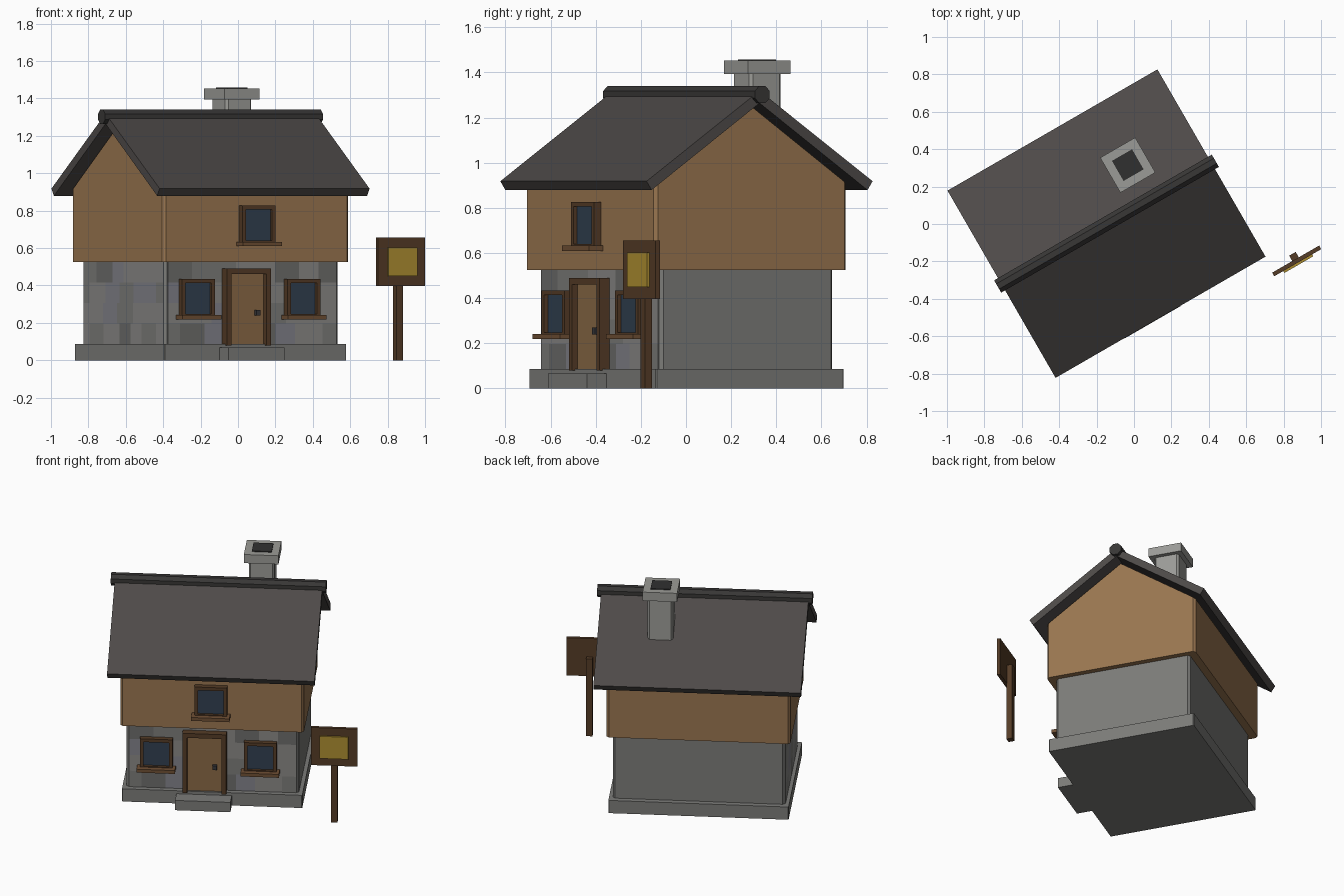
import bpy, bmesh, math, random
from mathutils import Matrix, Vector

if "Cube" in bpy.data.objects:
    bpy.data.objects.remove(bpy.data.objects["Cube"])

random.seed(4)
# House frame: turned 30 degrees about z
FRAME = Matrix.Translation((-0.147, 0.002, 0)) @ Matrix.Rotation(math.radians(30), 4, 'Z')


def mat(name, *rgb):
    m = bpy.data.materials.new(name)
    m.diffuse_color = (*rgb, 1)
    m.use_nodes = True
    m.node_tree.nodes["Principled BSDF"].inputs["Base Color"].default_value = m.diffuse_color
    return m


STONE = mat("stone", 0.20, 0.20, 0.19)
PALE = mat("pale_stone", 0.33, 0.33, 0.31)
PLASTER = mat("timber_wall", 0.32, 0.18, 0.08)
ROOF = mat("slate", 0.075, 0.068, 0.065)
RIDGE = mat("ridge_slate", 0.04, 0.038, 0.037)
TRIM = mat("dark_wood", 0.09, 0.045, 0.02)
SILL = mat("sill_wood", 0.16, 0.08, 0.035)
DOOR = mat("door_wood", 0.25, 0.14, 0.06)
GLASS = mat("glass", 0.03, 0.05, 0.08)
IRON = mat("iron", 0.04, 0.04, 0.045)
SOOT = mat("soot", 0.03, 0.03, 0.03)
GOLD = mat("yellow_paint", 0.42, 0.27, 0.03)
TONES = [mat("block_%d" % i, *c) for i, c in enumerate(
    [(0.15, 0.15, 0.145), (0.20, 0.20, 0.19), (0.25, 0.245, 0.235), (0.22, 0.22, 0.25)])]


def finish(name, bm, material):
    bmesh.ops.recalc_face_normals(bm, faces=bm.faces[:])
    me = bpy.data.meshes.new(name)
    bm.to_mesh(me)
    bm.free()
    me.materials.append(material)
    ob = bpy.data.objects.new(name, me)
    ob.matrix_world = FRAME
    bpy.context.collection.objects.link(ob)
    return ob


def box(name, x, y, z, material, bevel=0.0, turn=None):
    """Box from (min, max) ranges, optionally with chamfered upright edges."""
    bm = bmesh.new()
    size = Vector((x[1] - x[0], y[1] - y[0], z[1] - z[0]))
    mid = Vector((x[0] + x[1], y[0] + y[1], z[0] + z[1])) / 2
    bmesh.ops.create_cube(bm, size=1)
    bmesh.ops.scale(bm, vec=size, verts=bm.verts)
    if bevel:
        up = [e for e in bm.edges if abs(e.verts[0].co.z - e.verts[1].co.z) > 1e-5]
        bmesh.ops.bevel(bm, geom=up, offset=bevel, segments=1, affect='EDGES')
    bmesh.ops.translate(bm, vec=mid, verts=bm.verts)
    if turn:
        bmesh.ops.transform(bm, matrix=turn, verts=bm.verts)
    return finish(name, bm, material)


def extrude_x(name, profile, half, material, bevel=0.0):
    """Extrude a (y, z) profile along the ridge direction."""
    bm = bmesh.new()
    face = bm.faces.new([bm.verts.new((-half, y, z)) for y, z in profile])
    new = bmesh.ops.extrude_face_region(bm, geom=[face])["geom"]
    bmesh.ops.translate(bm, vec=(2 * half, 0, 0),
                        verts=[v for v in new if isinstance(v, bmesh.types.BMVert)])
    if bevel:
        up = [e for e in bm.edges if abs((e.verts[0].co - e.verts[1].co).normalized().z) > 0.99]
        bmesh.ops.bevel(bm, geom=up, offset=bevel, segments=1, affect='EDGES')
    return finish(name, bm, material)


# Walls: plinth, stone ground floor, overhanging gabled upper floor
box("plinth", (-0.563, 0.563), (-0.48, 0.48), (0, 0.087), STONE, 0.004)
box("ground_floor", (-0.538, 0.538), (-0.443, 0.443), (0.08, 0.53), STONE, 0.015)
extrude_x("upper_floor", [(-0.492, 0.525), (0.492, 0.525), (0.492, 0.905),
                          (0, 1.25), (-0.492, 0.905)], 0.574, PLASTER, 0.015)

# Stone blocks facing the front and left walls, in staggered courses
for row in range(4):
    z = (0.087 + row * 0.1095, 0.087 + (row + 1) * 0.1095)
    for side, half in (("front", 0.52), ("left", 0.425)):
        a = -half
        step = 0.15 if row % 2 else 0.075
        while a < half - 0.01:
            b = min(a + step, half)
            if half - b < 0.05:
                b = half
            tone = random.choice(TONES)
            if side == "front":
                box("front_block", (a, b), (-0.445, -0.43), z, tone)
            else:
                box("left_block", (-0.54, -0.53), (a, b), z, tone)
            a, step = b, random.choice((0.12, 0.15, 0.17))

# Roof: two tilted slabs and an octagonal ridge pole
for s, label in ((-1, "front"), (1, "back")):
    extrude_x("roof_" + label, [(0, 1.319), (s * 0.578, 0.918),
                                (s * 0.552, 0.879), (0, 1.264)], 0.648, ROOF)
ring = [(0.041 * math.cos(math.radians(22.5 + 45 * i)),
         1.302 + 0.041 * math.sin(math.radians(22.5 + 45 * i))) for i in range(8)]
extrude_x("ridge_pole", ring, 0.672, RIDGE)


# Chimney
def square(name, h, z, material, bevel=0.0):
    box(name, (0.255 - h, 0.255 + h), (0.214 - h, 0.214 + h), z, material, bevel)


square("chimney_shaft", 0.08, (1.0, 1.40), PALE, 0.012)
square("chimney_cap", 0.108, (1.393, 1.452), PALE)
square("chimney_flue", 0.062, (1.44, 1.457), SOOT)


# Framed openings
def frame(name, u, wall, half, z, bar, out, bottom=True):
    y = (wall - out, wall + 0.01)
    for s in (-1, 1):
        e = sorted((u + s * half, u + s * (half - bar)))
        box(name + "_jamb", e, y, z, TRIM)
    inner = (u - half + bar, u + half - bar)
    box(name + "_head", inner, y, (z[1] - bar, z[1]), TRIM)
    if bottom:
        box(name + "_base", inner, y, (z[0], z[0] + bar), TRIM)


def window(name, u, wall, z0):
    z = (z0, z0 + 0.21)
    frame(name, u, wall, 0.102, z, 0.022, 0.037)
    box(name + "_glass", (u - 0.082, u + 0.082), (wall - 0.018, wall + 0.01),
        (z[0] + 0.02, z[1] - 0.02), GLASS)
    box(name + "_sill", (u - 0.12, u + 0.12), (wall - 0.072, wall + 0.01),
        (z0 - 0.007, z0 + 0.016), SILL)


window("left_window", -0.35, -0.443, 0.225)
window("right_window", 0.30, -0.443, 0.225)
window("upper_window", -0.005, -0.492, 0.617)

# Door with frame, handle and step
frame("door_frame", -0.048, -0.443, 0.137, (0.08, 0.49), 0.03, 0.052, False)
box("door", (-0.157, 0.061), (-0.467, -0.43), (0.08, 0.462), DOOR)
box("door_handle", (0.003, 0.029), (-0.485, -0.46), (0.24, 0.27), IRON)
box("door_step", (-0.223, 0.123), (-0.58, -0.47), (0, 0.067), STONE)

# Hanging sign on its post
box("sign_post", (0.76, 0.80), (-0.675, -0.637), (0, 0.53), TRIM)
box("sign_board", (0.636, 0.926), (-0.692, -0.67), (0.397, 0.655), TRIM)
box("sign_panel", (0.692, 0.87), (-0.704, -0.69), (0.45, 0.602), GOLD)
